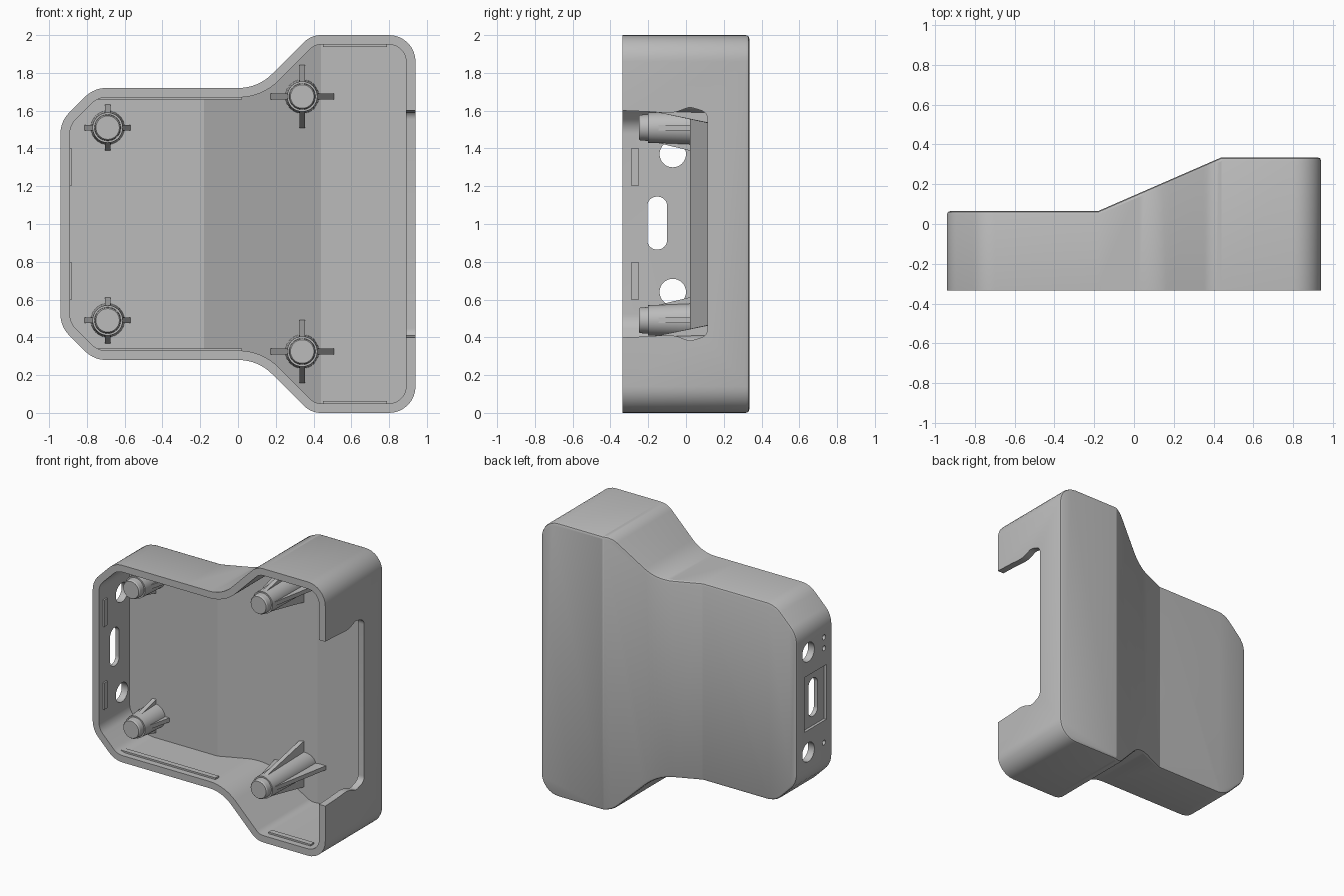
import bpy, bmesh, math
from mathutils import Vector

if "Cube" in bpy.data.objects:
    bpy.data.objects.remove(bpy.data.objects["Cube"])

FRONT, WALL = -0.335, 0.05
BEND_A, BEND_B = -0.18, 0.44

grey = bpy.data.materials.new("light grey plastic")
grey.use_nodes = True
colour = (0.5, 0.5, 0.5, 1)
grey.diffuse_color = colour
grey.node_tree.nodes["Principled BSDF"].inputs["Base Color"].default_value = colour


def back(x):
    """Outer back surface: shallow, sloped, then deep."""
    t = min(max((x - BEND_A) / (BEND_B - BEND_A), 0), 1)
    return 0.065 + 0.27 * t


def floor(x):
    return back(x) - 0.045


def finish(name, bm):
    bmesh.ops.recalc_face_normals(bm, faces=bm.faces)
    mesh = bpy.data.meshes.new(name)
    bm.to_mesh(mesh)
    bm.free()
    mesh.materials.append(grey)
    obj = bpy.data.objects.new(name, mesh)
    bpy.context.collection.objects.link(obj)
    return obj


def select(obj):
    bpy.ops.object.select_all(action='DESELECT')
    obj.select_set(True)
    bpy.context.view_layer.objects.active = obj


def smooth(obj):
    select(obj)
    bpy.ops.object.shade_smooth_by_angle(angle=math.radians(22))


def cut(obj, cutter):
    cutter.hide_render = True
    mod = obj.modifiers.new("cut", 'BOOLEAN')
    mod.operation, mod.solver, mod.object = 'DIFFERENCE', 'EXACT', cutter
    select(obj)
    bpy.ops.object.modifier_apply(modifier=mod.name)
    bpy.data.objects.remove(cutter)


def rounded(corners, steps=8):
    """Closed polygon from (u, v, radius) corners."""
    out = []
    for i, (u, v, r) in enumerate(corners):
        p = Vector((u, v))
        a = (Vector(corners[i - 1][:2]) - p).normalized()
        b = (Vector(corners[(i + 1) % len(corners)][:2]) - p).normalized()
        if r == 0:
            out.append(p)
            continue
        half = a.angle(b) / 2
        centre = p + (a + b).normalized() * r / math.sin(half)
        start = p + a * r / math.tan(half) - centre
        sweep = math.pi - 2 * half
        turn = -sweep if a.x * b.y - a.y * b.x > 0 else sweep
        for k in range(steps + 1):
            ang = turn * k / steps
            c, s = math.cos(ang), math.sin(ang)
            out.append(centre + Vector((start.x * c - start.y * s, start.x * s + start.y * c)))
    return out


def inset(pts, d):
    """Move a clockwise polygon inward by d."""
    out = []
    for i, p in enumerate(pts):
        e1 = (p - pts[i - 1]).normalized()
        e2 = (pts[(i + 1) % len(pts)] - p).normalized()
        n1, n2 = Vector((e1.y, -e1.x)), Vector((e2.y, -e2.x))
        out.append(p + (n1 + n2) * d / (1 + n1.dot(n2)))
    return out


def loft(bm, rings):
    rows = [[bm.verts.new(p) for p in ring] for ring in rings]
    for lo, hi in zip(rows, rows[1:]):
        for i in range(len(lo)):
            bm.faces.new((lo[i - 1], lo[i], hi[i], hi[i - 1]))
    bm.faces.new(rows[0])
    bm.faces.new(rows[-1])
    return rows


def stepped_solid(name, layers):
    """Loft (outline, depth rule) layers and crease them at the two bends."""
    bm = bmesh.new()
    loft(bm, [[(p.x, k, p.y) for p in pts] for k, (pts, rule) in enumerate(layers)])
    for x in (BEND_A, BEND_B):
        geom = bm.verts[:] + bm.edges[:] + bm.faces[:]
        bmesh.ops.bisect_plane(bm, geom=geom, plane_co=(x, 0, 0), plane_no=(1, 0, 0))
    for v in bm.verts:
        v.co.y = layers[round(v.co.y)][1](v.co.x)
    return finish(name, bm)


def side_prism(name, pts, x0, x1):
    bm = bmesh.new()
    loft(bm, [[(x, p[0], p[1]) for p in pts] for x in (x0, x1)])
    return finish(name, bm)


def slot(y0, y1, z0, z1, r):
    return rounded([(y0, z0, r), (y0, z1, r), (y1, z1, r), (y1, z0, r)])


def box(name, x0, x1, y0, y1, z0, z1):
    return smooth(side_prism(name, slot(y0, y1, z0, z1, 0), x0, x1))


# Shell outline, clockwise, mirrored about z = 1
top = [(-0.94, 1.543, 0.157), (-0.763, 1.72, 0.157), (0.106, 1.72, 0.25),
       (0.386, 2.0, 0.13), (0.94, 2.0, 0.14)]
outline = rounded(top + [(x, 2 - z, r) for x, z, r in reversed(top)])
shell = stepped_solid("shell", [
    (outline, lambda x: FRONT),
    (outline, lambda x: back(x) - 0.018),
    (inset(outline, 0.005), lambda x: back(x) - 0.005),
    (inset(outline, 0.018), back)])
inner = inset(outline, WALL)
cut(shell, stepped_solid("cavity_cutter", [(inner, lambda x: FRONT - 0.1), (inner, floor)]))

# Wide opening in the +x wall
half = [(-0.45, 1.605, 0), (-0.2, 1.595, 0.3), (-0.07, 1.585, 0.2),
        (0.02, 1.62, 0.06), (0.115, 1.59, 0.05)]
opening = rounded(half + [(y, 2 - z, r) for y, z, r in reversed(half)], 6)
cut(shell, side_prism("opening_cutter", opening, 0.8, 1.1))

# Recess, slot, round holes and small blind holes in the -x wall
cut(shell, side_prism("recess_cutter", slot(-0.277, -0.024, 0.8, 1.2, 0), -1.1, -0.92))
cut(shell, side_prism("slot_cutter", slot(-0.205, -0.1, 0.865, 1.145, 0.05), -1.1, -0.8))
for y, z, r, depth in ((-0.07, 1.37, 0.07, -0.8), (-0.07, 0.64, 0.07, -0.8),
                       (-0.25, 1.41, 0.018, -0.905), (-0.25, 1.33, 0.018, -0.905),
                       (-0.25, 0.64, 0.018, -0.905)):
    ring = [(y + r * math.cos(a), z + r * math.sin(a))
            for a in (math.tau * k / 32 for k in range(32))]
    cut(shell, side_prism("hole_cutter", ring, -1.1, depth))
smooth(shell)

# Snap ridges just inside the rim
Y0, Y1, LIP = -0.29, -0.25, 0.012
for side, sign in (("top", 1), ("bottom", -1)):
    for part, x0, x1, h in (("long", -0.76, 0.02, 0.67), ("short", 0.45, 0.79, 0.95)):
        za, zb = sorted((1 + sign * (h - LIP), 1 + sign * (h + 0.01)))
        box(f"{side}_{part}_ridge", x0, x1, Y0, Y1, za, zb)
    za, zb = sorted((1 + sign * 0.205, 1 + sign * 0.4))
    box(f"{side}_end_ridge", -0.9, -0.89 + LIP, Y0, Y1, za, zb)


def post(name, cx, cz, reach, rib_top):
    """Tapered screw post with a narrow tip, seated on the floor."""
    bm = bmesh.new()
    profile = [(0.062, -0.25), (0.068, -0.242), (0.07, -0.2), (0.08, -0.2), (0.09, 0)]
    rings = [[(cx + r * math.cos(a), y, cz + r * math.sin(a))
              for a in (math.tau * k / 32 for k in range(32))] for r, y in profile]
    base = loft(bm, rings)[-1]
    # Four triangular ribs
    for dx, dz in ((1, 0), (-1, 0), (0, 1), (0, -1)):
        sides = []
        for w in (-0.015, 0.015):
            sides.append([(cx + dx * d + dz * w, y, cz + dz * d + dx * w)
                          for d, y in ((0.03, rib_top), (0.08, rib_top), (reach, 0), (0.03, 0))])
        rows = loft(bm, sides)
        base = base + [v for row in rows for v in row[2:]]
    for v in base:
        v.co.y = floor(v.co.x) + 0.012
    smooth(finish(name, bm))


for side, sign in (("top", 1), ("bottom", -1)):
    post(f"{side}_short_post", -0.69, 1 + sign * 0.51, 0.125, -0.15)
    post(f"{side}_tall_post", 0.34, 1 + sign * 0.675, 0.17, -0.17)
